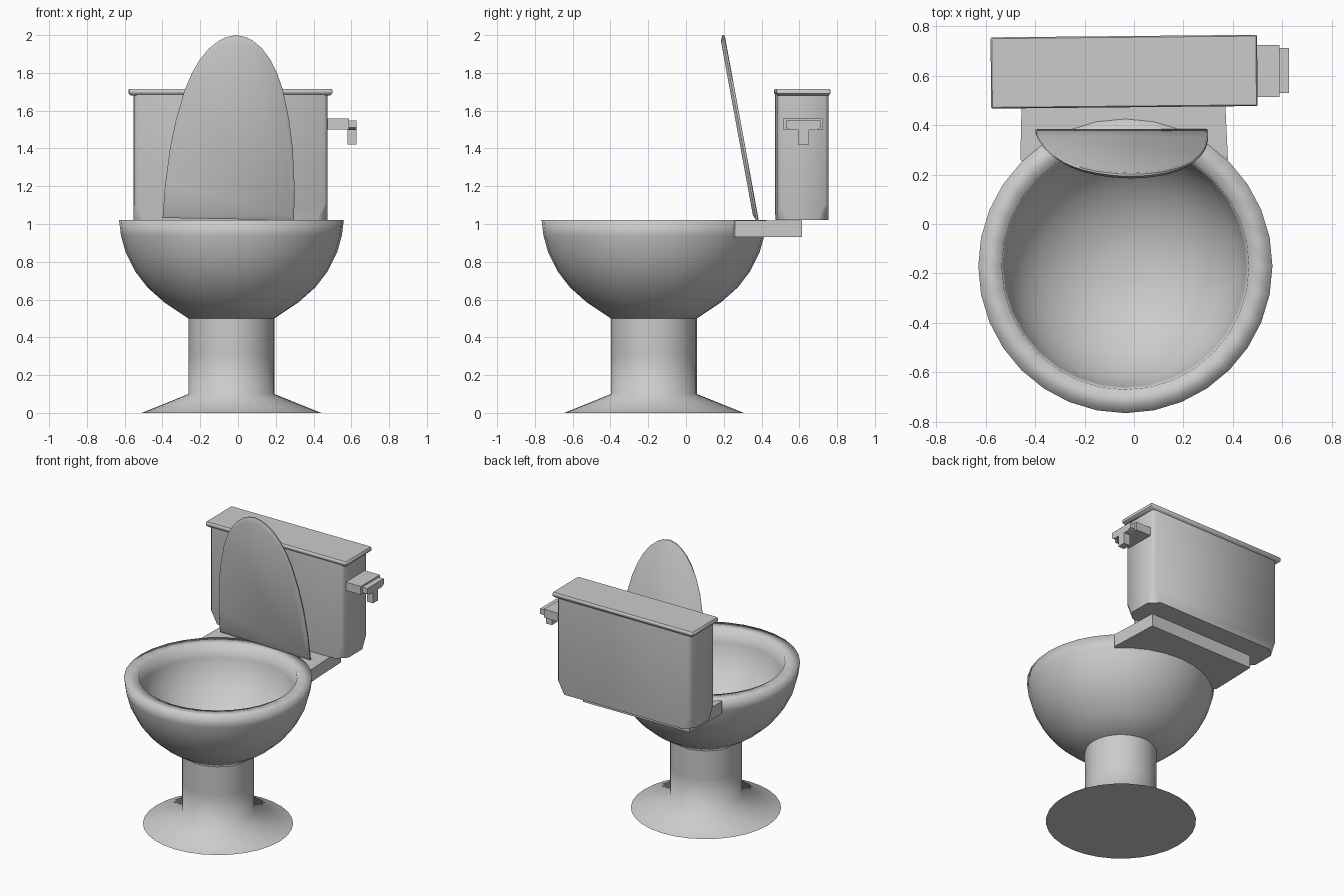
import bpy, bmesh, math
from mathutils import Matrix, Vector

if "Cube" in bpy.data.objects:
    bpy.data.objects.remove(bpy.data.objects["Cube"])

CX, CY = -0.035, -0.17          # axis of bowl and pedestal
SKEW = math.radians(0.55)       # slight turn of the rear parts

mat = bpy.data.materials.new("grey ceramic")
mat.diffuse_color = (0.6, 0.6, 0.6, 1)
mat.use_nodes = True
mat.node_tree.nodes["Principled BSDF"].inputs["Base Color"].default_value = mat.diffuse_color


def finish(name, bm, angle):
    bmesh.ops.remove_doubles(bm, verts=bm.verts, dist=1e-5)
    bmesh.ops.recalc_face_normals(bm, faces=bm.faces)
    me = bpy.data.meshes.new(name)
    bm.to_mesh(me)
    bm.free()
    me.materials.append(mat)
    me.shade_smooth()
    if angle < 180:
        me.set_sharp_from_angle(angle=math.radians(angle))
    ob = bpy.data.objects.new(name, me)
    bpy.context.collection.objects.link(ob)
    return ob


def loft(name, rings, angle=40, skew=None):
    """Skin a stack of equal-length rings and cap both ends."""
    bm = bmesh.new()
    vs = [[bm.verts.new(p) for p in r] for r in rings]
    n = len(vs[0])
    for a, b in zip(vs, vs[1:]):
        for i in range(n):
            j = (i + 1) % n
            bm.faces.new((a[i], a[j], b[j], b[i]))
    bm.faces.new(vs[0])
    bm.faces.new(vs[-1])
    if skew:
        bmesh.ops.rotate(bm, verts=bm.verts, cent=Vector(skew),
                         matrix=Matrix.Rotation(SKEW, 3, 'Z'))
    return finish(name, bm, angle)


def lathe(name, profile, angle, seg=32):
    """Revolve (radius, z) points about the bowl axis."""
    rings = [[(CX + r * math.cos(2 * math.pi * i / seg),
               CY + r * math.sin(2 * math.pi * i / seg), z) for i in range(seg)]
             for r, z in profile]
    return loft(name, rings, angle)


def rect(x0, x1, y0, y1, z, c):
    """Rectangle ring with corners cut by c."""
    return [(x0 + c, y0, z), (x1 - c, y0, z), (x1, y0 + c, z), (x1, y1 - c, z),
            (x1 - c, y1, z), (x0 + c, y1, z), (x0, y1 - c, z), (x0, y0 + c, z)]


# Pedestal with flared foot
lathe("pedestal", [(0.475, 0), (0.227, 0.10), (0.227, 0.3), (0.227, 0.51)], 80)

# Bowl: outer wall, flat rim, hollow inside
outer = [(0.2, 0.5), (0.227, 0.5), (0.355, 0.585), (0.445, 0.665), (0.51, 0.75),
         (0.56, 0.85), (0.585, 0.94), (0.595, 1.02)]
inner = [(0.5 * math.cos(t), 1.02 - 0.44 * math.sin(t))
         for t in [math.radians(a) for a in (0, 12, 24, 36, 48, 60, 72, 82)]]
lathe("bowl", outer + inner, 100)

# Shelf behind the bowl; its front follows the rim
arc = []
for i in range(13):
    a = math.radians(134 - 88 * i / 12)
    arc.append((CX + 0.56 * math.cos(a), CY + 0.56 * math.sin(a)))
plan = [(-0.46, 0.26)] + arc + [(0.38, 0.26), (0.37, 0.47), (0.365, 0.615),
                                (-0.45, 0.605), (-0.455, 0.47)]
loft("rear_shelf", [[(x, y, z) for x, y in plan] for z in (0.93, 1.018)])

# Water tank with cut lower corners, and its cover
mid = (-0.04, 0.615, 0)
T = (-0.553, 0.473, 0.477, 0.75)
loft("tank", [rect(*T, 1.02, 0.06), rect(*T, 1.10, 0.018), rect(*T, 1.69, 0.018)],
     60, mid)
loft("tank_cover", [rect(-0.567, 0.487, 0.482, 0.75, 1.68, 0.004),
                    rect(-0.579, 0.499, 0.472, 0.76, 1.692, 0.004),
                    rect(-0.579, 0.499, 0.472, 0.76, 1.708, 0.004),
                    rect(-0.574, 0.494, 0.477, 0.755, 1.716, 0.004)], 40, mid)

# Flush handle: mounting block and T-shaped lever
block = [(0.513, 1.50), (0.725, 1.50), (0.725, 1.558), (0.513, 1.558)]
lever = [(0.53, 1.547), (0.53, 1.51), (0.55, 1.497), (0.593, 1.497), (0.593, 1.42),
         (0.65, 1.42), (0.65, 1.497), (0.69, 1.497), (0.712, 1.51), (0.712, 1.547)]
loft("handle_block", [[(x, y, z) for y, z in block] for x in (0.46, 0.588)])
loft("handle_lever", [[(x, y, z) for y, z in lever] for x in (0.58, 0.627)])

# Raised seat lid: tapered oval leaning forward, front face inset
half = [(1.02, 0.348), (1.2, 0.343), (1.4, 0.325), (1.55, 0.3), (1.71, 0.26),
        (1.8, 0.225), (1.87, 0.187), (1.93, 0.14), (1.97, 0.09), (1.99, 0.05)]


def lean(z):
    return 0.385 - 0.18 * (z - 1.02) / 0.98


def centre(z):
    return -0.052 + 0.042 * (z - 1)


outline = ([(centre(z) - w, z + (0.012 if z < 1.1 else 0)) for z, w in half]
           + [(centre(2), 2.0)]
           + [(centre(z) + w, z) for z, w in reversed(half)])


def lid_ring(scale, forward):
    ring = []
    for x, z in outline:
        x, z = -0.035 + (x + 0.035) * scale, 1.45 + (z - 1.45) * scale
        ring.append((x, lean(z) - forward, z))
    return ring


loft("seat_lid", [lid_ring(0.985, 0), lid_ring(1, 0.004), lid_ring(1, 0.012),
                  lid_ring(0.945, 0.026)], 50)
